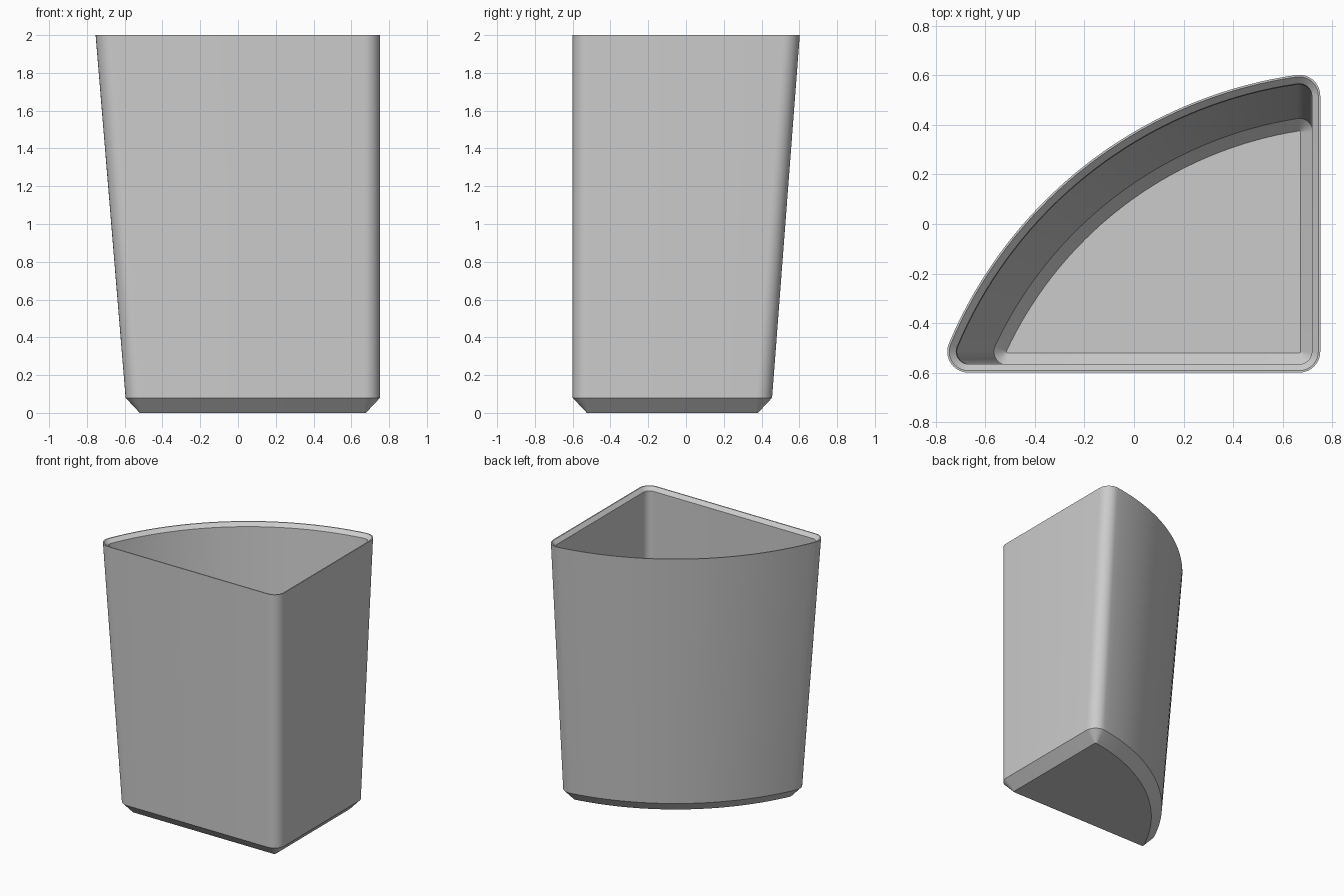
import bpy, bmesh
from math import sqrt, cos, sin, atan2, pi, radians

cube = bpy.data.objects.get("Cube")
if cube:
    bpy.data.objects.remove(cube, do_unlink=True)

CX, CY, RADIUS = 0.912, -1.18, 1.80   # circle that forms the curved back wall
SIDE, FRONT, FILLET = 0.752, -0.60, 0.085
TAPER, FOOT, HEIGHT = 0.145, 0.08, 2.0
CORNER_STEPS, ARC_STEPS = 10, 36


def sweep(x, y, r, a, b, steps):
    return [(x + r * cos(a + (b - a) * i / steps),
             y + r * sin(a + (b - a) * i / steps)) for i in range(steps + 1)]


def outline(inset, z):
    """Rounded sector, inset evenly; the curved wall leans in toward the foot."""
    lean = TAPER * (HEIGHT - max(z, FOOT)) / (HEIGHT - FOOT)
    big = RADIUS - inset - lean
    r = FILLET - inset
    x, y = SIDE - FILLET, FRONT + FILLET        # centre of the square corner fillet
    reach = big - r
    back_y = CY + sqrt(reach ** 2 - (x - CX) ** 2)
    left_x = CX - sqrt(reach ** 2 - (y - CY) ** 2)
    a1 = atan2(back_y - CY, x - CX)
    a2 = atan2(y - CY, left_x - CX)
    points = sweep(x, y, r, -pi / 2, 0, CORNER_STEPS)
    points += sweep(x, back_y, r, 0, a1, CORNER_STEPS)
    points += sweep(CX, CY, big, a1, a2, ARC_STEPS)[1:-1]
    points += sweep(left_x, y, r, a2, 1.5 * pi, CORNER_STEPS)
    return [(px, py, z) for px, py in points]


# Wall section from the underside, over the rim, to the inside floor: inset, height
section = [(0.075, 0), (0, FOOT), (0, HEIGHT), (0.008, HEIGHT),
           (0.034, 1.974), (0.034, 1.93), (0.029, 1.93),
           (0.03, 0.085), (0.08, 0.035)]

bm = bmesh.new()
rings = [[bm.verts.new(p) for p in outline(d, z)] for d, z in section]
count = len(rings[0])
for low, high in zip(rings, rings[1:]):
    for i in range(count):
        j = (i + 1) % count
        bm.faces.new((low[i], low[j], high[j], high[i]))
bm.faces.new(rings[0][::-1])
bm.faces.new(rings[-1])
bmesh.ops.recalc_face_normals(bm, faces=bm.faces)

mesh = bpy.data.meshes.new("quarter_bin")
bm.to_mesh(mesh)
bm.free()
bin_body = bpy.data.objects.new("quarter_bin", mesh)
bpy.context.collection.objects.link(bin_body)

# Plain grey finish
grey = bpy.data.materials.new("light grey")
grey.use_nodes = True
colour = (0.6, 0.6, 0.6, 1)
grey.diffuse_color = colour
grey.node_tree.nodes["Principled BSDF"].inputs["Base Color"].default_value = colour
mesh.materials.append(grey)

bpy.ops.object.select_all(action='DESELECT')
bin_body.select_set(True)
bpy.context.view_layer.objects.active = bin_body
bpy.ops.object.shade_smooth_by_angle(angle=radians(30))
